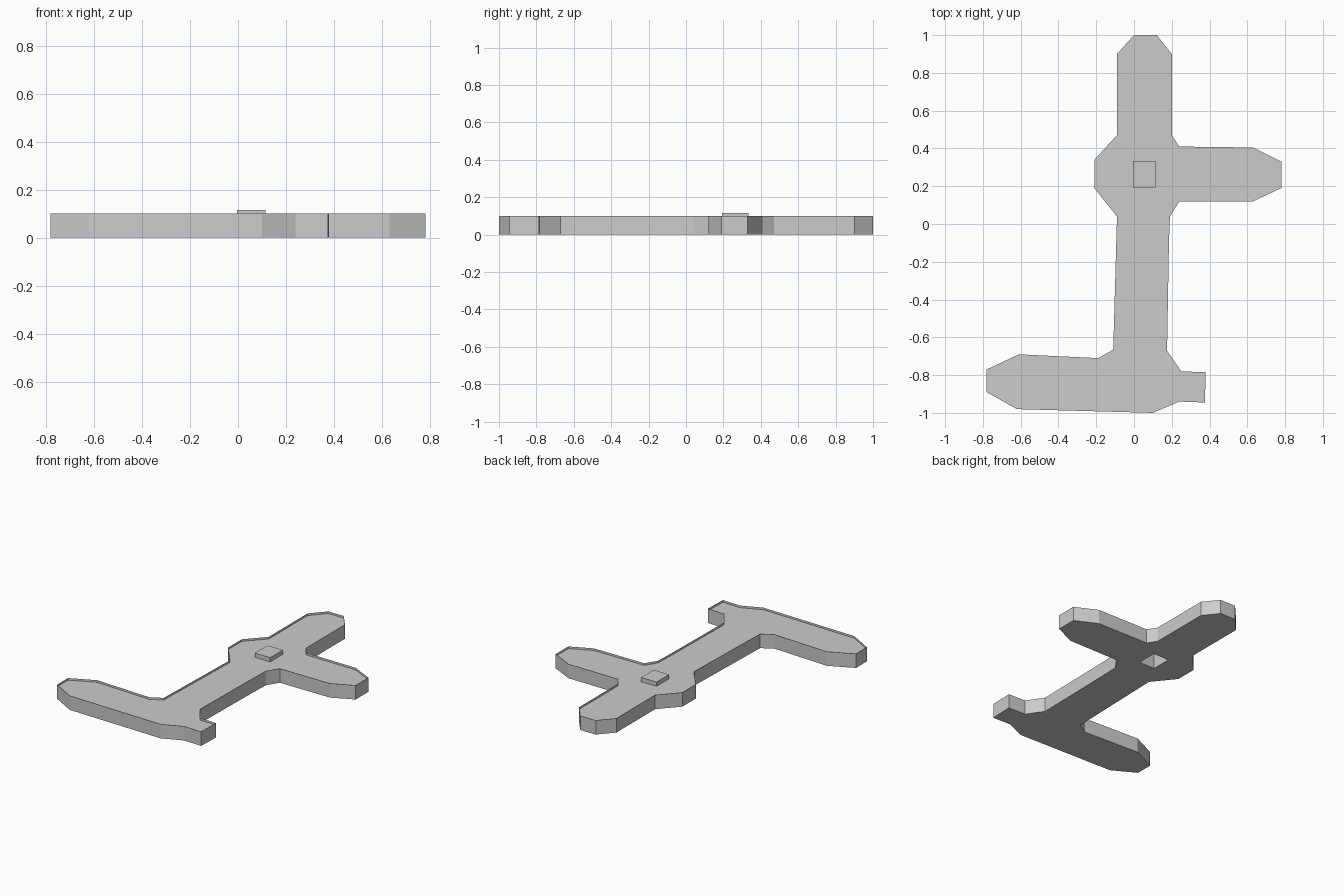
import bpy
import bmesh

cube = bpy.data.objects.get("Cube")
if cube:
    bpy.data.objects.remove(cube, do_unlink=True)

# Single plain grey
GREY = (0.6, 0.6, 0.6, 1.0)
grey = bpy.data.materials.new("plain grey")
grey.use_nodes = True
grey.diffuse_color = GREY
grey.node_tree.nodes["Principled BSDF"].inputs["Base Color"].default_value = GREY

FLOOR_Z, RIM_Z, BLOCK_Z = 0.085, 0.1, 0.115

# Plan outline, clockwise from the back tip
outline = [
    (0, 1), (0.12, 1), (0.2, 0.9), (0.2, 0.47), (0.24, 0.41),
    (0.63, 0.405), (0.78, 0.33), (0.78, 0.19), (0.63, 0.12), (0.24, 0.12),
    (0.19, 0.04), (0.185, -0.1), (0.175, -0.67), (0.25, -0.78),
    (0.38, -0.785), (0.375, -0.945), (0.24, -0.94), (0.1, -1),
    (-0.62, -0.98), (-0.78, -0.89), (-0.78, -0.77), (-0.61, -0.69),
    (-0.19, -0.71), (-0.11, -0.665), (-0.09, 0.04), (-0.21, 0.19),
    (-0.21, 0.34), (-0.09, 0.47), (-0.09, 0.9),
]

# Plan of the small raised block, clockwise
left, right, near, far = 0.115, -0.005, 0.193, 0.333
square = [(right, far), (left, far), (left, near), (right, near)]


def make_object(name, bm):
    mesh = bpy.data.meshes.new(name)
    bm.to_mesh(mesh)
    bm.free()
    mesh.materials.append(grey)
    obj = bpy.data.objects.new(name, mesh)
    bpy.context.collection.objects.link(obj)
    return obj


def ring(bm, points, z):
    return [bm.verts.new((x, y, z)) for x, y in points]


def wall(bm, low, high):
    """Join two clockwise rings with outward-facing quads."""
    count = len(low)
    for i in range(count):
        j = (i + 1) % count
        bm.faces.new((low[j], low[i], high[i], high[j]))


def make_sheet(name, z, up):
    """Flat sheet in the plan shape with a square opening."""
    bm = bmesh.new()
    edges = []
    for points in (outline, square):
        verts = ring(bm, points, z)
        edges += [bm.edges.new((verts[i - 1], verts[i])) for i in range(len(verts))]
    bmesh.ops.triangle_fill(bm, edges=edges, use_beauty=True)
    bm.normal_update()
    for face in bm.faces:
        if (face.normal.z > 0) != up:
            face.normal_flip()
    return make_object(name, bm)


# Underside and slightly recessed upper floor
make_sheet("underside", 0, False)
make_sheet("upper_floor", FLOOR_Z, True)

# Thin outer wall whose top edge forms a lip around the floor
bm = bmesh.new()
wall(bm, ring(bm, outline, 0), ring(bm, outline, RIM_Z))
make_object("outer_wall", bm)

# Raised block, hollow and open underneath
bm = bmesh.new()
top = ring(bm, square, BLOCK_Z)
wall(bm, ring(bm, square, 0), top)
bm.faces.new(list(reversed(top)))
make_object("raised_block", bm)
